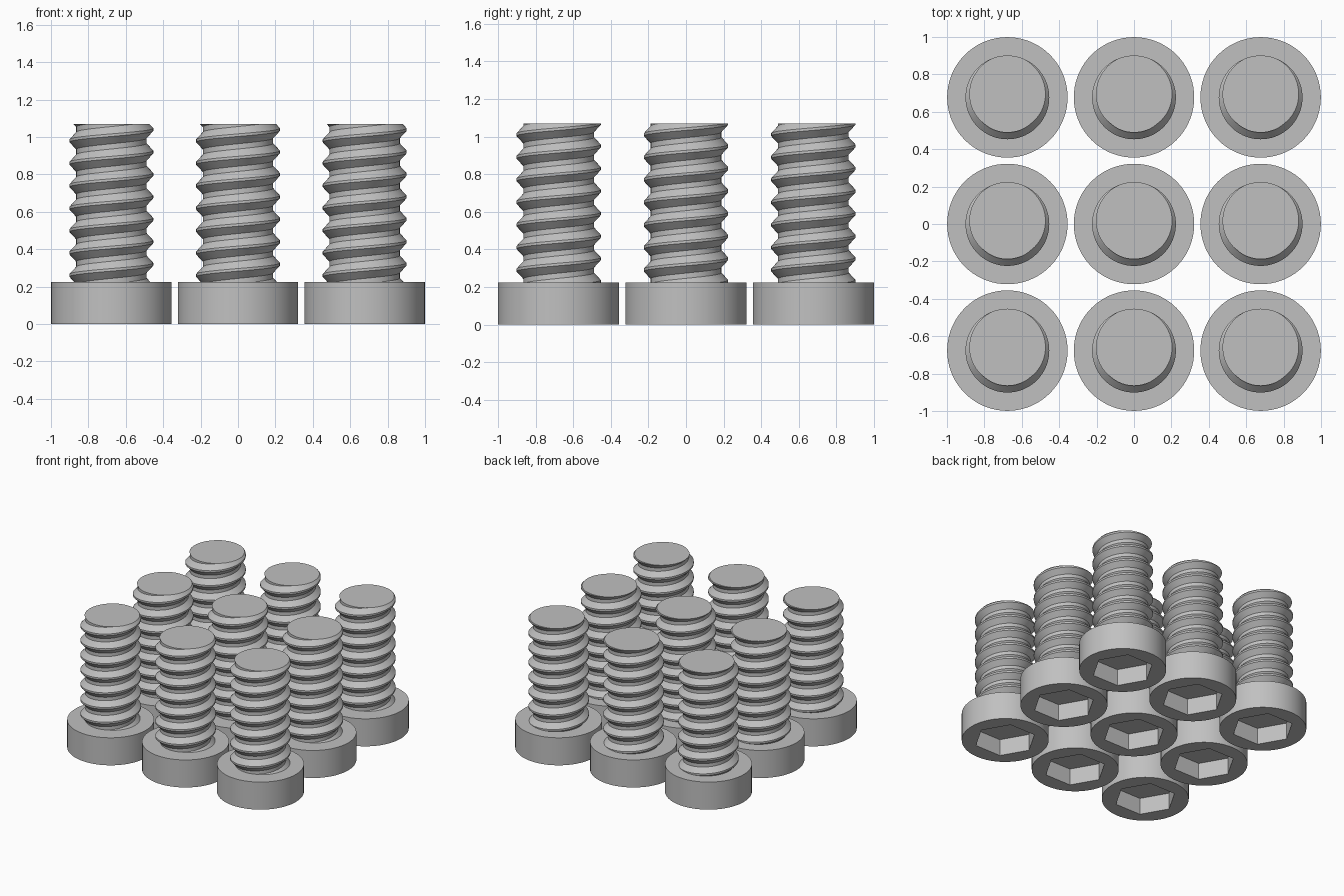
import bpy, bmesh, math

if "Cube" in bpy.data.objects:
    bpy.data.objects.remove(bpy.data.objects["Cube"])

HEAD_R, HEAD_H = 0.322, 0.225
HEX_R, HEX_D = 0.23, 0.135
ROOT_R, CREST_R = 0.188, 0.224
TOP, PITCH, SPACING = 1.07, 0.12, 0.677
SEG = 72

steel = bpy.data.materials.new("steel grey")
steel.diffuse_color = (0.53, 0.53, 0.53, 1)
steel.use_nodes = True
steel.node_tree.nodes["Principled BSDF"].inputs["Base Color"].default_value = steel.diffuse_color


def finish(bm, name):
    """Turn a bmesh into a mesh with smooth curves and sharp edges."""
    bmesh.ops.recalc_face_normals(bm, faces=bm.faces)
    me = bpy.data.meshes.new(name)
    bm.to_mesh(me)
    bm.free()
    me.polygons.foreach_set("use_smooth", [True] * len(me.polygons))
    me.set_sharp_from_angle(angle=math.radians(25))
    me.materials.append(steel)
    return me


def ring(bm, n, r, z):
    return [bm.verts.new((r * math.cos(2 * math.pi * i / n),
                          r * math.sin(2 * math.pi * i / n), z)) for i in range(n)]


def bridge(bm, a, b):
    for i in range(len(a)):
        j = (i + 1) % len(a)
        bm.faces.new((a[i], a[j], b[j], b[i]))


def head_mesh():
    """Round head with a hexagonal socket in its underside."""
    bm = bmesh.new()
    low, high = ring(bm, SEG, HEAD_R, 0), ring(bm, SEG, HEAD_R, HEAD_H)
    hex_rim, hex_floor = ring(bm, 6, HEX_R, 0), ring(bm, 6, HEX_R, HEX_D)
    bridge(bm, low, high)
    bridge(bm, hex_rim, hex_floor)
    bm.faces.new(high)
    bm.faces.new(hex_floor)
    # underside: one fan-like face per hexagon side
    k = SEG // 6
    for s in range(6):
        arc = [low[(s * k + i) % SEG] for i in range(k + 1)]
        bm.faces.new(arc + [hex_rim[(s + 1) % 6], hex_rim[s]])
    return finish(bm, "head")


def shank_mesh():
    """Right-handed thread swept as a helix, then cut flat at both ends."""
    bm = bmesh.new()
    # one pitch of thread profile: (height from crest middle, radius)
    profile = [(-0.007, CREST_R), (0.007, CREST_R), (0.046, ROOT_R), (0.074, ROOT_R)]
    turns = 10
    base = 1.04 - (turns - 1) * PITCH
    rows = [(base + t * PITCH + dz, r) for t in range(turns + 1) for dz, r in profile]
    cols = []
    for i in range(SEG):
        a = 2 * math.pi * i / SEG
        cols.append([bm.verts.new((r * math.cos(a), r * math.sin(a), z + PITCH * i / SEG))
                     for z, r in rows])
    # the last column joins the first one pitch higher
    n = len(profile)
    for i in range(SEG):
        a = cols[i]
        b = cols[i + 1] if i + 1 < SEG else cols[0][n:]
        for j in range(min(len(a), len(b)) - 1):
            bm.faces.new((a[j], b[j], b[j + 1], a[j + 1]))
    for z, up in ((TOP, 1), (HEAD_H - 0.005, -1)):
        cut = bmesh.ops.bisect_plane(bm, geom=bm.verts[:] + bm.edges[:] + bm.faces[:],
                                     plane_co=(0, 0, z), plane_no=(0, 0, up), clear_outer=True)
        edges = [e for e in cut["geom_cut"] if isinstance(e, bmesh.types.BMEdge)]
        bmesh.ops.holes_fill(bm, edges=edges, sides=0)
    return finish(bm, "threaded_shank")


# three by three grid of bolts standing on their heads
parts = (("head", head_mesh()), ("threaded_shank", shank_mesh()))
for ix in (-1, 0, 1):
    for iy in (-1, 0, 1):
        for name, mesh in parts:
            ob = bpy.data.objects.new(f"bolt_{name}", mesh)
            ob.location = (ix * SPACING, iy * SPACING, 0)
            bpy.context.collection.objects.link(ob)
